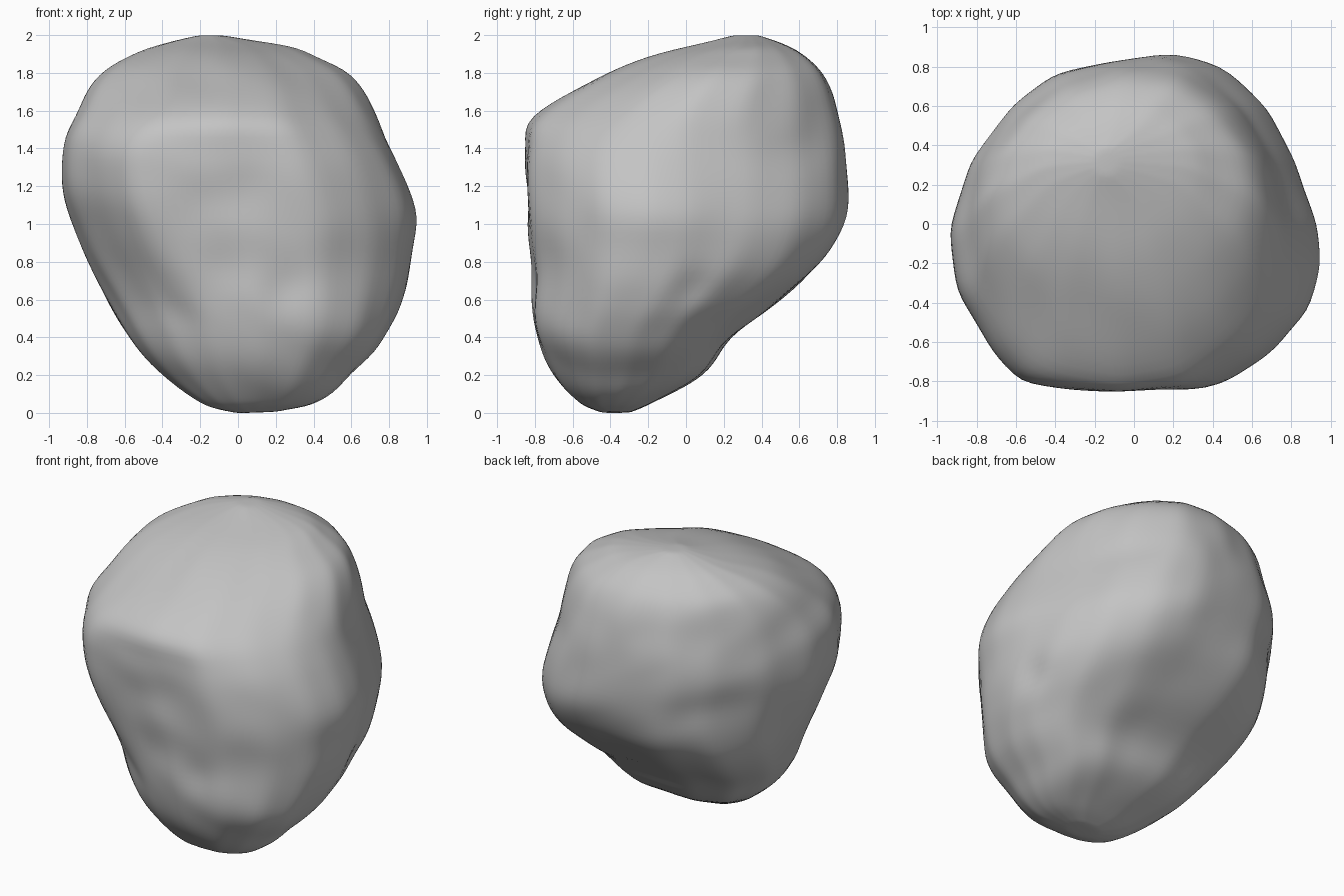
import bpy
import bmesh
import math
from mathutils import Vector, noise

# Remove the default cube
default_cube = bpy.data.objects.get("Cube")
if default_cube:
    bpy.data.objects.remove(default_cube, do_unlink=True)

# Extents by height: z, x min, x max, y min, y max
LEVELS = [
    (0, 0, .2, -.45, -.3),
    (.04, -.17, .38, -.56, -.2),
    (.2, -.4, .6, -.7, .08),
    (.4, -.57, .78, -.79, .24),
    (.6, -.7, .87, -.82, .5),
    (.8, -.81, .92, -.83, .73),
    (1, -.88, .95, -.85, .84),
    (1.2, -.94, .91, -.86, .86),
    (1.4, -.94, .82, -.85, .85),
    (1.57, -.88, .75, -.83, .82),
    (1.8, -.74, .59, -.42, .72),
    (1.9, -.58, .4, -.17, .62),
    (1.95, -.46, .28, .05, .53),
    (2, -.2, -.08, .25, .38),
]

# Plan outline corners: angle from +x, radius relative to the extents
LOW = [(0, 1), (22, 1.02), (45, 1.06), (67, 1.06), (90, 1), (112, 1.09),
       (135, 1.16), (157, 1.08), (180, 1), (202, .97), (225, .95),
       (247, .98), (270, 1), (295, 1.06), (315, 1.06), (335, 1.05)]
MIDDLE = [(0, .98), (26, .94), (45, .98), (63, 1.05), (78, 1.03), (96, .96),
          (114, .97), (132, .95), (157, .95), (182, 1), (203, 1.03),
          (225, 1.07), (238, 1.12), (252, 1.03), (276, 1), (294, 1.06),
          (314, 1.06), (331, 1.07), (347, 1.03)]
HIGH = [(0, 1), (22, 1.01), (45, 1.02), (67, 1.05), (90, 1), (112, .97),
        (135, .95), (157, .97), (180, 1), (202, 1), (225, .97),
        (245, .99), (270, 1), (292, .99), (315, .94), (337, .97)]

# Shallow dents: centre, radius, depth
DENTS = [
    ((-.2, -.85, 1.1), .2, .02),
    ((.05, -.85, 1.2), .2, .02),
    ((-.1, -.84, .72), .2, .02),
    ((.25, -.8, .66), .15, .02),
    ((.85, .05, .66), .15, .025),
]

RINGS = 72
SEGMENTS = 112


def slope(index, column):
    """Steepness of one side limit at a level."""
    below = LEVELS[max(index - 1, 0)]
    above = LEVELS[min(index + 1, len(LEVELS) - 1)]
    return (above[column] - below[column]) / (above[0] - below[0])


def extents_at(z):
    """Curve smoothly through the four side limits at one height."""
    i = next(k for k in range(len(LEVELS) - 1)
             if z <= LEVELS[k + 1][0] or k == len(LEVELS) - 2)
    low, high = LEVELS[i], LEVELS[i + 1]
    span = high[0] - low[0]
    t = min((z - low[0]) / span, 1)
    ease = t * t * (3 - 2 * t)
    return [low[c] + (high[c] - low[c]) * ease
            + span * t * (1 - t) * ((1 - t) * slope(i, c) - t * slope(i + 1, c))
            for c in range(1, 5)]


def blend(z, start, end):
    """Ease from 0 to 1 between two heights."""
    t = min(max((z - start) / (end - start), 0), 1)
    return t * t * (3 - 2 * t)


def sample(outline, angle):
    """Radius of the straight-sided outline at an angle."""
    corners = outline + [(360, outline[0][1])]
    for (a, ra), (b, rb) in zip(corners, corners[1:]):
        if angle <= math.radians(b):
            a, b = math.radians(a), math.radians(b)
            across = ra * math.sin(angle - a) + rb * math.sin(b - angle)
            return ra * rb * math.sin(b - a) / across


def outline_radius(z, angle):
    """Change from the low to the middle to the high outline."""
    low, middle, high = (sample(o, angle) for o in (LOW, MIDDLE, HIGH))
    radius = low + (middle - low) * blend(z, .5, 1.15)
    return radius + (high - radius) * blend(z, 1.35, 1.66)


def make_ring(bm, z):
    """Add one closed cross-section of the boulder."""
    left, right, front, back = extents_at(z)
    ring = []
    for step in range(SEGMENTS):
        angle = math.tau * step / SEGMENTS
        radius = outline_radius(z, angle)
        x = (left + right + (right - left) * radius * math.cos(angle)) / 2
        y = (front + back + (back - front) * radius * math.sin(angle)) / 2
        ring.append(bm.verts.new((x, y, z)))
    return ring


def weathering(point):
    """Height of the worn surface: sloping ridges and dents."""
    ridge = Vector((point.x - point.z * .5, point.y, point.z * 2 + point.x))
    height = noise.noise(ridge * 2) * .015
    for centre, radius, depth in DENTS:
        distance = (point - Vector(centre)).length / radius
        height -= depth * math.exp(-distance * distance * 2)
    return height


def soften(bm, rounds):
    """Relax the surface."""
    for _ in range(rounds):
        bmesh.ops.smooth_vert(bm, verts=bm.verts, factor=.5,
                              use_axis_x=True, use_axis_y=True, use_axis_z=True)


# Loft the cross-sections, crowding them near the top and bottom
bm = bmesh.new()
rings = [make_ring(bm, 1 - math.cos(math.pi * i / RINGS)) for i in range(RINGS + 1)]
for lower, upper in zip(rings, rings[1:]):
    for i in range(SEGMENTS):
        j = (i + 1) % SEGMENTS
        bm.faces.new((lower[i], lower[j], upper[j], upper[i]))

# Close the ends with fans
for ring in (rings[0], rings[-1]):
    cap = bm.faces.new(ring)
    bmesh.ops.poke(bm, faces=[cap])
bmesh.ops.recalc_face_normals(bm, faces=bm.faces)

# Soften the creases, wear the surface, then soften it again
soften(bm, 4)
bm.normal_update()
moves = [(v, v.normal * weathering(v.co)) for v in bm.verts]
for v, move in moves:
    v.co += move
soften(bm, 1)

# Rest the boulder on the ground
lowest = min(v.co.z for v in bm.verts)
bmesh.ops.translate(bm, verts=bm.verts, vec=(0, 0, -lowest))

mesh = bpy.data.meshes.new("boulder")
bm.to_mesh(mesh)
bm.free()
boulder = bpy.data.objects.new("boulder", mesh)
bpy.context.collection.objects.link(boulder)

# Plain stone colour
stone = bpy.data.materials.new("stone_grey")
stone.use_nodes = True
colour = (.55, .55, .55, 1)
stone.diffuse_color = colour
stone.node_tree.nodes["Principled BSDF"].inputs["Base Color"].default_value = colour
mesh.materials.append(stone)

# Smooth shading
for polygon in mesh.polygons:
    polygon.use_smooth = True
